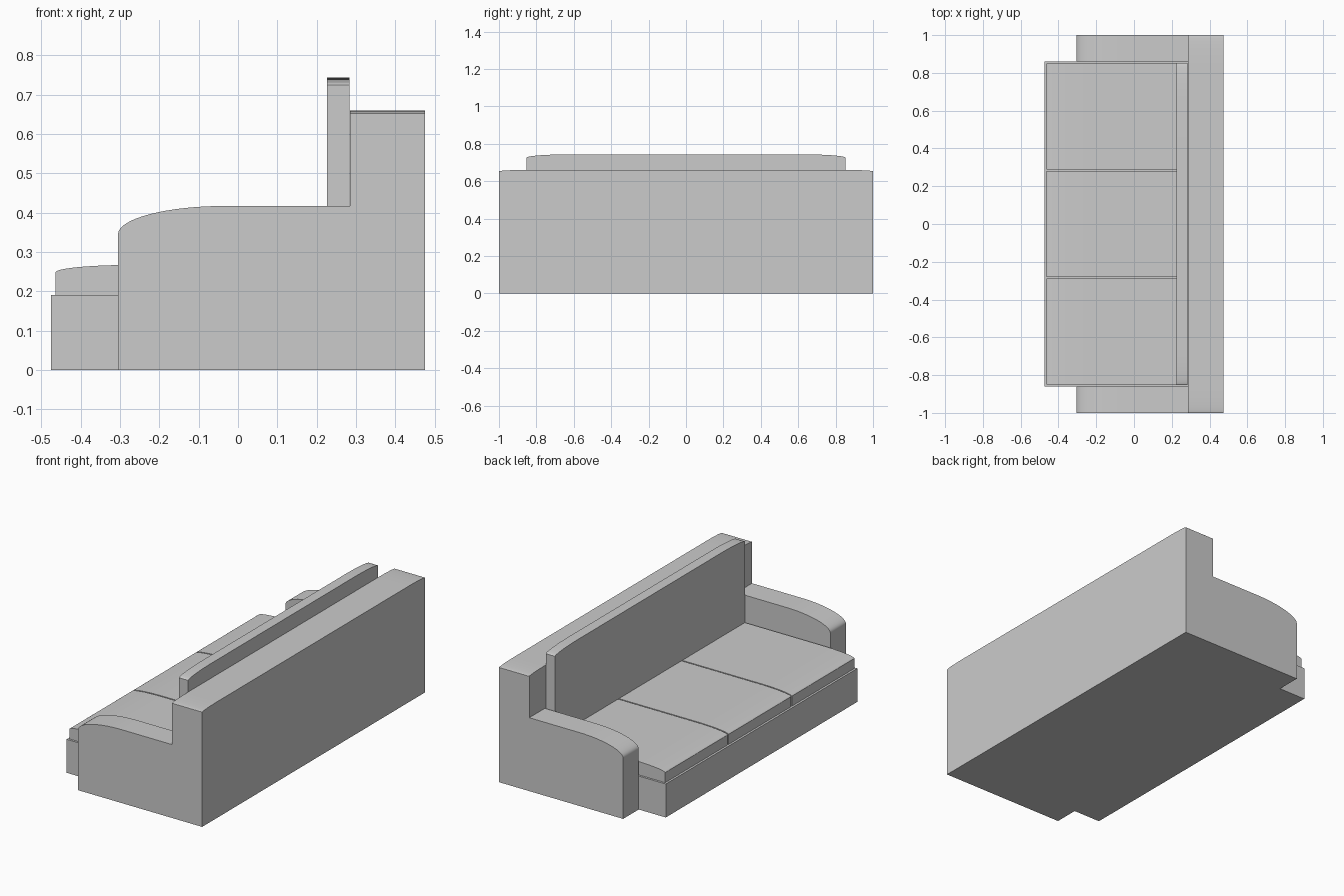
import bpy, bmesh, math
from mathutils import Vector

if "Cube" in bpy.data.objects:
    bpy.data.objects.remove(bpy.data.objects["Cube"])


def arc(cx, cz, rx, rz, a0, a1, n=12):
    """Points on an elliptical arc, angles in degrees."""
    return [(cx + rx * math.cos(math.radians(a0 + (a1 - a0) * i / n)),
             cz + rz * math.sin(math.radians(a0 + (a1 - a0) * i / n)))
            for i in range(n + 1)]


def extrude(name, profile, axis, lo, hi):
    """Extrude a (horizontal, z) profile along 'X' or 'Y' from lo to hi."""
    bm = bmesh.new()
    pts = [(lo, a, z) if axis == 'X' else (a, lo, z) for a, z in profile]
    face = bm.faces.new([bm.verts.new(p) for p in pts])
    step = Vector((hi - lo, 0, 0) if axis == 'X' else (0, hi - lo, 0))
    new = bmesh.ops.extrude_face_region(bm, geom=[face])['geom']
    bmesh.ops.translate(bm, vec=step,
                        verts=[v for v in new if isinstance(v, bmesh.types.BMVert)])
    bmesh.ops.recalc_face_normals(bm, faces=bm.faces)
    me = bpy.data.meshes.new(name)
    bm.to_mesh(me)
    bm.free()
    ob = bpy.data.objects.new(name, me)
    bpy.context.collection.objects.link(ob)
    bpy.ops.object.select_all(action='DESELECT')
    ob.select_set(True)
    bpy.context.view_layer.objects.active = ob
    bpy.ops.object.shade_smooth_by_angle(angle=math.radians(30))
    return ob


def crowned(half, z0, z_end, z_top, r):
    """Slab outline whose top drops softly towards both ends."""
    h = z_top - z_end
    return ([(-half, z0)] + arc(-half + r, z_end, r, h, 180, 90)
            + arc(half - r, z_end, r, h, 90, 0) + [(half, z0)])


# Base under the seat
extrude("base", [(-0.475, 0), (0.285, 0), (0.285, 0.19), (-0.475, 0.19)],
        'Y', -0.86, 0.86)

# Armrests with a rounded front
arm = [(-0.305, 0)] + arc(-0.03, 0.345, 0.275, 0.072, 180, 90, 16) + [(0.285, 0.417), (0.285, 0)]
for side, name in ((-1, "right_arm"), (1, "left_arm")):
    extrude(name, arm, 'Y', side * 0.86, side * 1.0)

# Backrest and its long cushion
extrude("backrest", crowned(1.0, 0, 0.652, 0.66, 0.15), 'X', 0.285, 0.475)
extrude("back_cushion", crowned(0.853, 0.19, 0.725, 0.743, 0.22), 'X', 0.226, 0.284)

# Three seat cushions with a rounded front edge
seat = [(-0.464, 0.191)] + arc(-0.264, 0.248, 0.2, 0.019, 180, 90) + [(0.225, 0.267), (0.225, 0.191)]
for i in range(3):
    y = (i - 1) * 0.569
    extrude(f"seat_cushion_{i + 1}", seat, 'Y', y - 0.281, y + 0.281)
